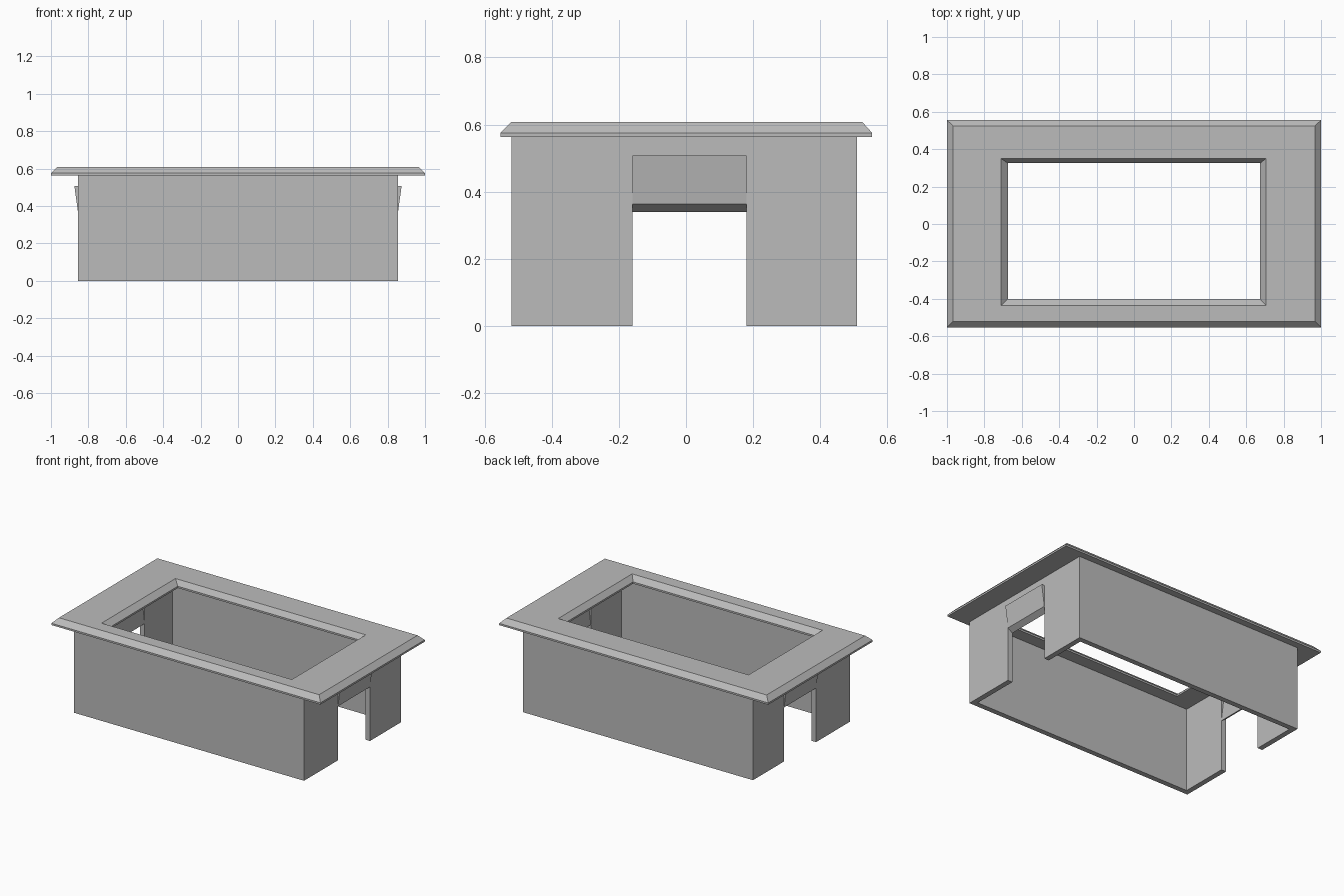
import bpy
import bmesh
from mathutils import Vector

cube = bpy.data.objects.get("Cube")
if cube:
    bpy.data.objects.remove(cube, do_unlink=True)

grey = bpy.data.materials.new("plain grey")
grey.use_nodes = True
colour = (0.5, 0.5, 0.5, 1)
grey.diffuse_color = colour
grey.node_tree.nodes["Principled BSDF"].inputs["Base Color"].default_value = colour


def finish(name, bm):
    bmesh.ops.recalc_face_normals(bm, faces=bm.faces)
    mesh = bpy.data.meshes.new(name)
    bm.to_mesh(mesh)
    bm.free()
    mesh.materials.append(grey)
    obj = bpy.data.objects.new(name, mesh)
    bpy.context.collection.objects.link(obj)
    return obj


def prism(name, points, direction):
    """Extrude a closed outline along a direction."""
    bm = bmesh.new()
    face = bm.faces.new([bm.verts.new(p) for p in points])
    result = bmesh.ops.extrude_face_region(bm, geom=[face], use_keep_orig=True)
    verts = [v for v in result["geom"] if isinstance(v, bmesh.types.BMVert)]
    bmesh.ops.translate(bm, verts=verts, vec=Vector(direction))
    return finish(name, bm)


def closed_frame(name, loops):
    """Bridge rectangular loops (x0, x1, y0, y1, z) into a closed frame."""
    bm = bmesh.new()
    rings = []
    for x0, x1, y0, y1, z in loops:
        corners = ((x0, y0), (x1, y0), (x1, y1), (x0, y1))
        rings.append([bm.verts.new((x, y, z)) for x, y in corners])
    for i, ring in enumerate(rings):
        after = rings[(i + 1) % len(rings)]
        for j in range(4):
            k = (j + 1) % 4
            bm.faces.new((ring[j], ring[k], after[k], after[j]))
    return finish(name, bm)


rim_z, lip_z, top_z = 0.563, 0.575, 0.608
half_x, wall = 0.855, 0.035
front_y, back_y = -0.52, 0.51
notch_front, notch_back = -0.16, 0.18

# Bevelled top rim with a tapered opening
closed_frame("top_rim", [
    (-1, 1, -0.553, 0.555, rim_z),
    (-1, 1, -0.553, 0.555, lip_z),
    (-0.967, 0.967, -0.52, 0.525, top_z),
    (-0.71, 0.705, -0.435, 0.35, top_z),
    (-0.675, 0.675, -0.402, 0.325, lip_z),
    (-0.675, 0.675, -0.402, 0.325, rim_z),
])

# Front and back walls, each wrapping round to the end notches
for name, y, notch, inward in (("front_wall", front_y, notch_front, 1),
                               ("back_wall", back_y, notch_back, -1)):
    inner_x, inner_y = half_x - wall, y + inward * wall
    plan = [(-half_x, notch), (-half_x, y), (half_x, y), (half_x, notch),
            (inner_x, notch), (inner_x, inner_y),
            (-inner_x, inner_y), (-inner_x, notch)]
    prism(name, [(px, py, 0) for px, py in plan], (0, 0, rim_z))

# Panels above the notches, leaning out to form snap catches
catch = [(half_x, 0.363), (0.875, 0.508), (half_x, 0.508), (half_x, rim_z),
         (half_x - wall, rim_z), (half_x - wall, 0.508),
         (half_x - wall + 0.02, 0.508), (half_x - wall, 0.34)]
for name, side in (("left_catch", 1), ("right_catch", -1)):
    prism(name, [(side * x, notch_front, z) for x, z in catch],
          (0, notch_back - notch_front, 0))
